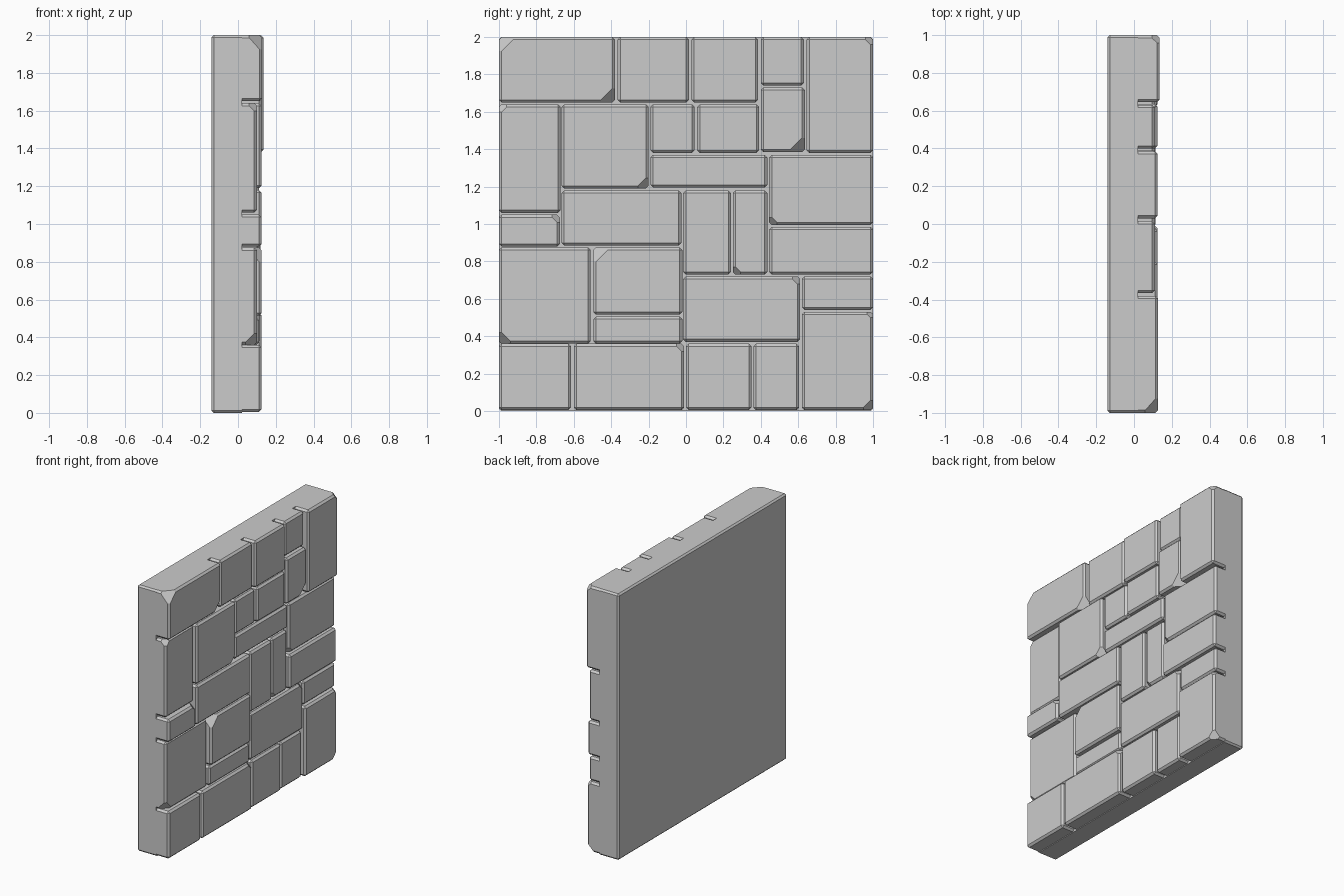
import bpy, bmesh
from mathutils import Vector

if "Cube" in bpy.data.objects:
    bpy.data.objects.remove(bpy.data.objects["Cube"])


def finish(bm, name):
    bmesh.ops.recalc_face_normals(bm, faces=bm.faces)
    mesh = bpy.data.meshes.new(name)
    bm.to_mesh(mesh)
    bm.free()
    obj = bpy.data.objects.new(name, mesh)
    bpy.context.collection.objects.link(obj)
    return obj


def box(lo, hi):
    bm = bmesh.new()
    bmesh.ops.create_cube(bm, size=1)
    lo, hi = Vector(lo), Vector(hi)
    for v in bm.verts:
        v.co = (lo + hi) / 2 + v.co * (hi - lo)
    return bm


def bevel(bm, test, width):
    edges = [e for e in bm.edges if test(e)]
    bmesh.ops.bevel(bm, geom=edges, offset=width, segments=1, profile=0.5,
                    affect='EDGES', clamp_overlap=True)


def stone(y0, y1, z0, z1, front, chips):
    bm = box((BACK, y0, z0), (front, y1, z1))
    bevel(bm, lambda e: max(v.co.x for v in e.verts) > BACK + 0.01, 0.014)
    # knock off chipped corners with a slanted plane
    for sy, sz, size in chips:
        cy, cz = (y1 if sy > 0 else y0), (z1 if sz > 0 else z0)
        normal = Vector((1 / min(size, 0.08), sy / size, sz / size))
        cut = bmesh.ops.bisect_plane(
            bm, geom=bm.verts[:] + bm.edges[:] + bm.faces[:], dist=1e-5,
            plane_co=(front, cy - sy * size, cz), plane_no=normal,
            clear_outer=True)
        rim = [g for g in cut['geom_cut'] if isinstance(g, bmesh.types.BMEdge)]
        bmesh.ops.holes_fill(bm, edges=rim, sides=0)
    return finish(bm, "wall_stone")


# backing slab, chamfered around the rear and its outer corners
SEAM, BACK = 0.02, 0.01
slab = box((-0.14, -1, 0), (SEAM, 1, 2))
bevel(slab, lambda e: min(v.co.x for v in e.verts) < 0, 0.012)
finish(slab, "backing_slab")

# corner chips: direction in y, direction in z, size
B, S = 0.09, 0.055
TL, TR, BL, BR = (-1, 1), (1, 1), (-1, -1), (1, -1)

# stones: y range, z range, front depth, chips
stones = [
    # top courses
    (-1, -.38, 1.65, 2, .127, [(*TL, B), (*BR, B)]),
    (-.365, .015, 1.65, 2, .11, []),
    (.03, .385, 1.65, 2, .125, []),
    (.40, .63, 1.74, 2, .11, []),
    (.645, 1, 1.38, 2, .135, [(*TR, S)]),
    (.40, .635, 1.385, 1.73, .125, [(*BR, B)]),
    # upper middle
    (-1, -.67, 1.06, 1.64, .10, [(*TL, S)]),
    (-.665, -.20, 1.19, 1.64, .125, [(*BR, S + .015)]),
    (-.19, .045, 1.38, 1.64, .11, []),
    (.06, .39, 1.38, 1.64, .12, []),
    (-.19, .435, 1.195, 1.37, .11, []),
    (.445, 1, .995, 1.37, .11, [(*BL, S)]),
    # lower middle
    (-1, -.675, .88, 1.05, .125, [(*TR, S)]),
    (-.665, -.025, .885, 1.18, .125, []),
    (-.015, .24, .73, 1.18, .115, []),
    (.25, .435, .73, 1.18, .105, [(*BL, S)]),
    (.445, 1, .73, .985, .12, []),
    (-1, -.51, .36, .875, .10, [(*BL, B - .015)]),
    (-.495, -.02, .515, .875, .125, [(*TL, B)]),
    (-.495, -.02, .36, .505, .11, []),
    (-.015, .61, .37, .72, .115, [(*TR, S)]),
    (.62, 1, .54, .72, .11, []),
    # bottom courses
    (-1, -.615, .005, .36, .125, []),
    (-.60, -.01, .005, .36, .125, [(*TR, S)]),
    (0, .35, .005, .36, .115, []),
    (.36, .605, .005, .36, .105, []),
    (.62, 1, .005, .53, .125, [(*TR, S - .01), (*BR, S + .01)]),
]
for s in stones:
    stone(*s)
